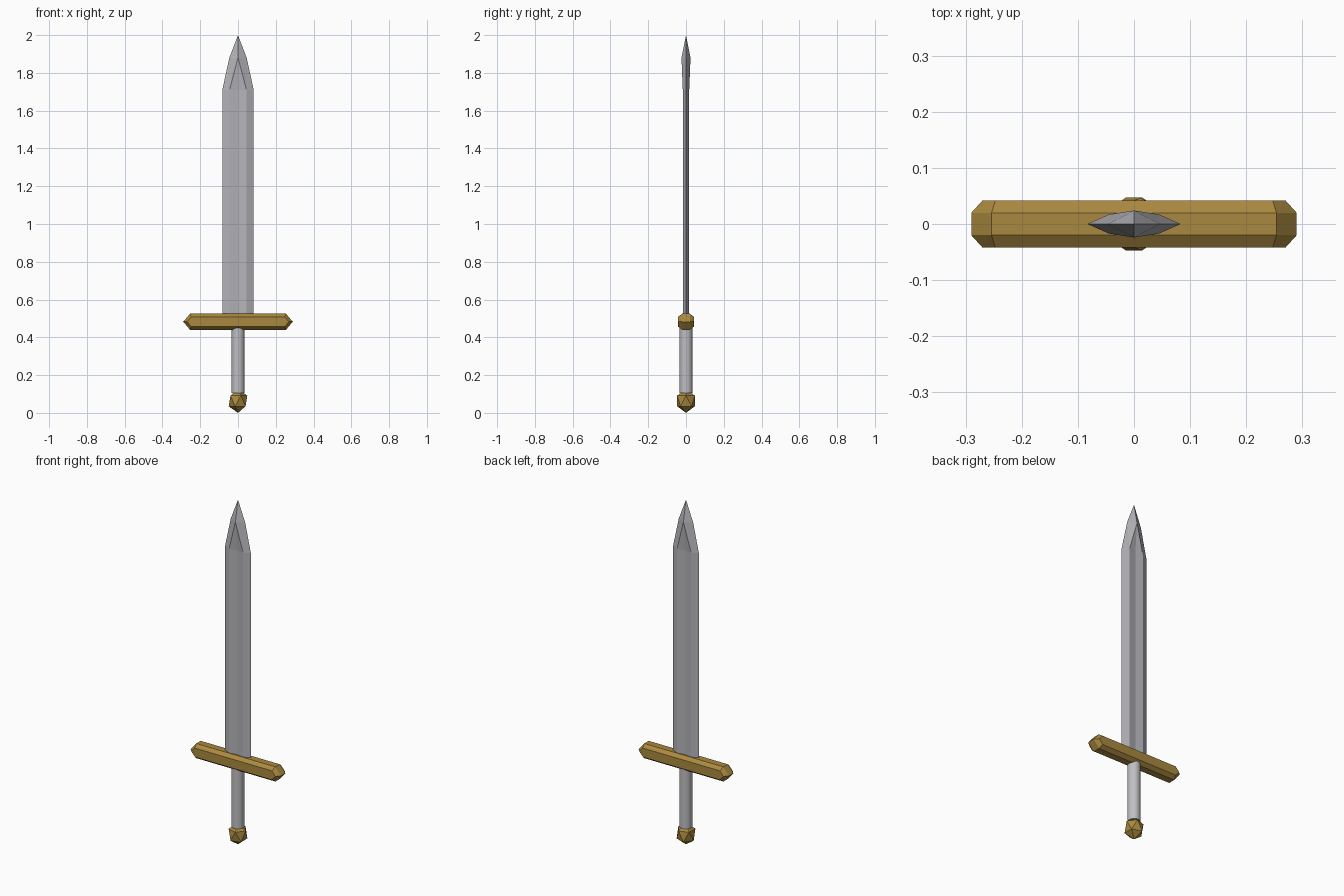
import bpy
import bmesh
from mathutils import Matrix

if "Cube" in bpy.data.objects:
    bpy.data.objects.remove(bpy.data.objects["Cube"], do_unlink=True)


def material(name, rgb):
    mat = bpy.data.materials.new(name)
    mat.use_nodes = True
    mat.diffuse_color = (*rgb, 1)
    mat.node_tree.nodes["Principled BSDF"].inputs["Base Color"].default_value = (*rgb, 1)
    return mat


def finish(bm, name, mat):
    bmesh.ops.remove_doubles(bm, verts=bm.verts, dist=0.0005)
    bmesh.ops.recalc_face_normals(bm, faces=bm.faces)
    mesh = bpy.data.meshes.new(name)
    bm.to_mesh(mesh)
    bm.free()
    mesh.materials.append(mat)
    obj = bpy.data.objects.new(name, mesh)
    bpy.context.collection.objects.link(obj)
    return obj


steel = material("steel grey", (0.46, 0.46, 0.49))
grip_grey = material("grip grey", (0.52, 0.52, 0.55))
brass = material("brass", (0.40, 0.25, 0.05))
QUADRANTS = [(sx, sy) for sx in (-1, 1) for sy in (-1, 1)]

# Blade: one quarter with a shallow fuller, repeated in every quadrant
base, shoulder, taper, tip = 0.50, 1.71, 1.88, 2.0
edge, ridge, groove = (0.083, 0), (0.045, 0.017), (0, 0.011)
taper_edge, taper_mid = (0.046, 0, taper), (0, 0.024, taper)
quarter = [
    [(*edge, base), (*ridge, base), (*ridge, shoulder), (*edge, shoulder)],
    [(*ridge, base), (*groove, base), (*groove, shoulder), (*ridge, shoulder)],
    [(*edge, shoulder), (*ridge, shoulder), taper_edge],
    [(*ridge, shoulder), taper_mid, taper_edge],
    [(*ridge, shoulder), (*groove, shoulder), taper_mid],
    [taper_edge, taper_mid, (0, 0, tip)],
    [(0, 0, base), (*edge, base), (*ridge, base), (*groove, base)],
]
bm = bmesh.new()
for sx, sy in QUADRANTS:
    for face in quarter:
        bm.faces.new([bm.verts.new((x * sx, y * sy, z)) for x, y, z in face])
finish(bm, "blade", steel)

# Crossguard: eight-sided bar with faceted, pointed ends
mid_z = 0.4825
corner = [(0.254, 0.02, 0.0425), (0.247, 0.042, 0.026), (0.27, 0.042, 0), (0.29, 0.02, 0)]
bm = bmesh.new()
for sx, sy in QUADRANTS:
    for sz in (-1, 1):
        for x, y, z in corner:
            bm.verts.new((x * sx, y * sy, mid_z + z * sz))
bmesh.ops.remove_doubles(bm, verts=bm.verts, dist=0.0005)
bmesh.ops.convex_hull(bm, input=bm.verts)
bmesh.ops.dissolve_limit(bm, angle_limit=0.01, verts=bm.verts, edges=bm.edges)
finish(bm, "crossguard", brass)

# Grip: smooth round handle
bm = bmesh.new()
bmesh.ops.create_cone(bm, cap_ends=True, segments=24, radius1=0.034, radius2=0.034,
                      depth=0.35, matrix=Matrix.Translation((0, 0, 0.28)))
grip = finish(bm, "grip", grip_grey)
bpy.ops.object.select_all(action="DESELECT")
grip.select_set(True)
bpy.context.view_layer.objects.active = grip
bpy.ops.object.shade_smooth_by_angle()

# Pommel: twenty-sided knob
bm = bmesh.new()
bmesh.ops.create_icosphere(bm, subdivisions=1, radius=1)
bmesh.ops.scale(bm, vec=(0.055, 0.055, 0.063), verts=bm.verts)
bmesh.ops.translate(bm, vec=(0, 0, 0.063), verts=bm.verts)
finish(bm, "pommel", brass)
